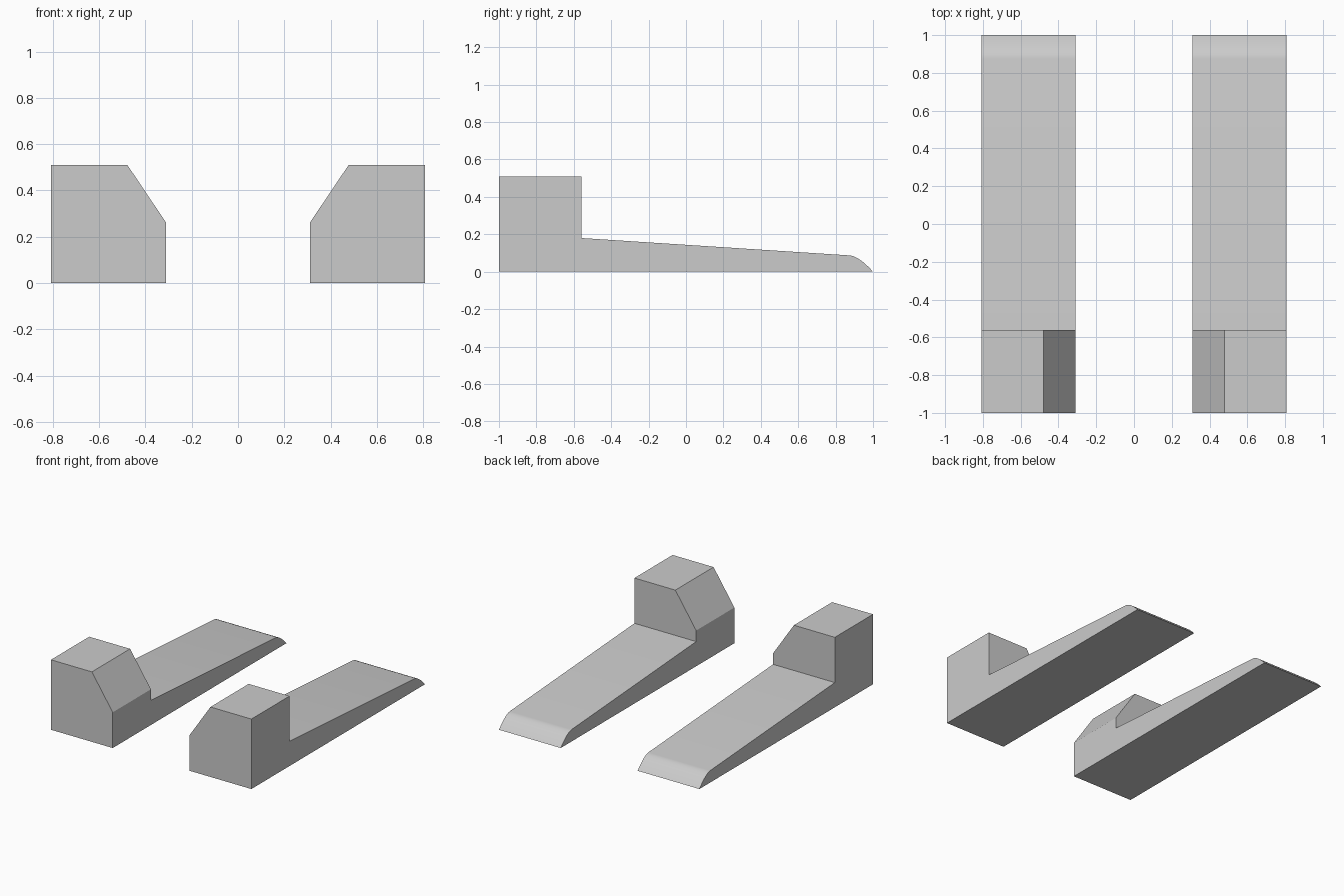
import bpy
import bmesh
from mathutils import Vector

cube = bpy.data.objects.get("Cube")
if cube:
    bpy.data.objects.remove(cube, do_unlink=True)

grey = bpy.data.materials.new("plain_grey")
grey.use_nodes = True
colour = (0.6, 0.6, 0.6, 1)
grey.diffuse_color = colour
grey.node_tree.nodes["Principled BSDF"].inputs["Base Color"].default_value = colour

INNER, OUTER = 0.31, 0.808
STEP_Y, TOP_Z = -0.56, 0.51


def nose(start, control, end, steps=8):
    """Quadratic curve for the rounded tip of the ramp."""
    a, b, c = Vector(start), Vector(control), Vector(end)
    ts = [i / steps for i in range(steps + 1)]
    return [a * (1 - t) ** 2 + b * 2 * t * (1 - t) + c * t * t for t in ts]


# Side outline (y, z): tall block, long falling ramp, rounded nose
outline = [(-1, 0), (-1, TOP_Z), (STEP_Y, TOP_Z), (STEP_Y, 0.18)]
outline += nose((0.875, 0.087), (0.925, 0.083), (1, 0))


def make_wedge(name, side):
    bm = bmesh.new()
    face = bm.faces.new([bm.verts.new((side * INNER, y, z)) for y, z in outline])
    swept = bmesh.ops.extrude_face_region(bm, geom=[face], use_keep_orig=True)
    moved = [v for v in swept["geom"] if isinstance(v, bmesh.types.BMVert)]
    bmesh.ops.translate(bm, verts=moved, vec=(side * (OUTER - INNER), 0, 0))

    # Slanted cut on the inner top edge of the block
    cut = bmesh.ops.bisect_plane(
        bm, geom=bm.verts[:] + bm.edges[:] + bm.faces[:],
        plane_co=(side * INNER, 0, 0.26), plane_no=(-side * 0.25, 0, 0.168),
        clear_outer=True)
    edges = [e for e in cut["geom_cut"] if isinstance(e, bmesh.types.BMEdge)]
    bmesh.ops.holes_fill(bm, edges=edges)
    bmesh.ops.recalc_face_normals(bm, faces=bm.faces[:])

    mesh = bpy.data.meshes.new(name)
    bm.to_mesh(mesh)
    bm.free()
    mesh.materials.append(grey)
    obj = bpy.data.objects.new(name, mesh)
    bpy.context.collection.objects.link(obj)
    bpy.ops.object.select_all(action="DESELECT")
    obj.select_set(True)
    bpy.context.view_layer.objects.active = obj
    bpy.ops.object.shade_smooth_by_angle(angle=0.5)


make_wedge("left_wedge", 1)
make_wedge("right_wedge", -1)
